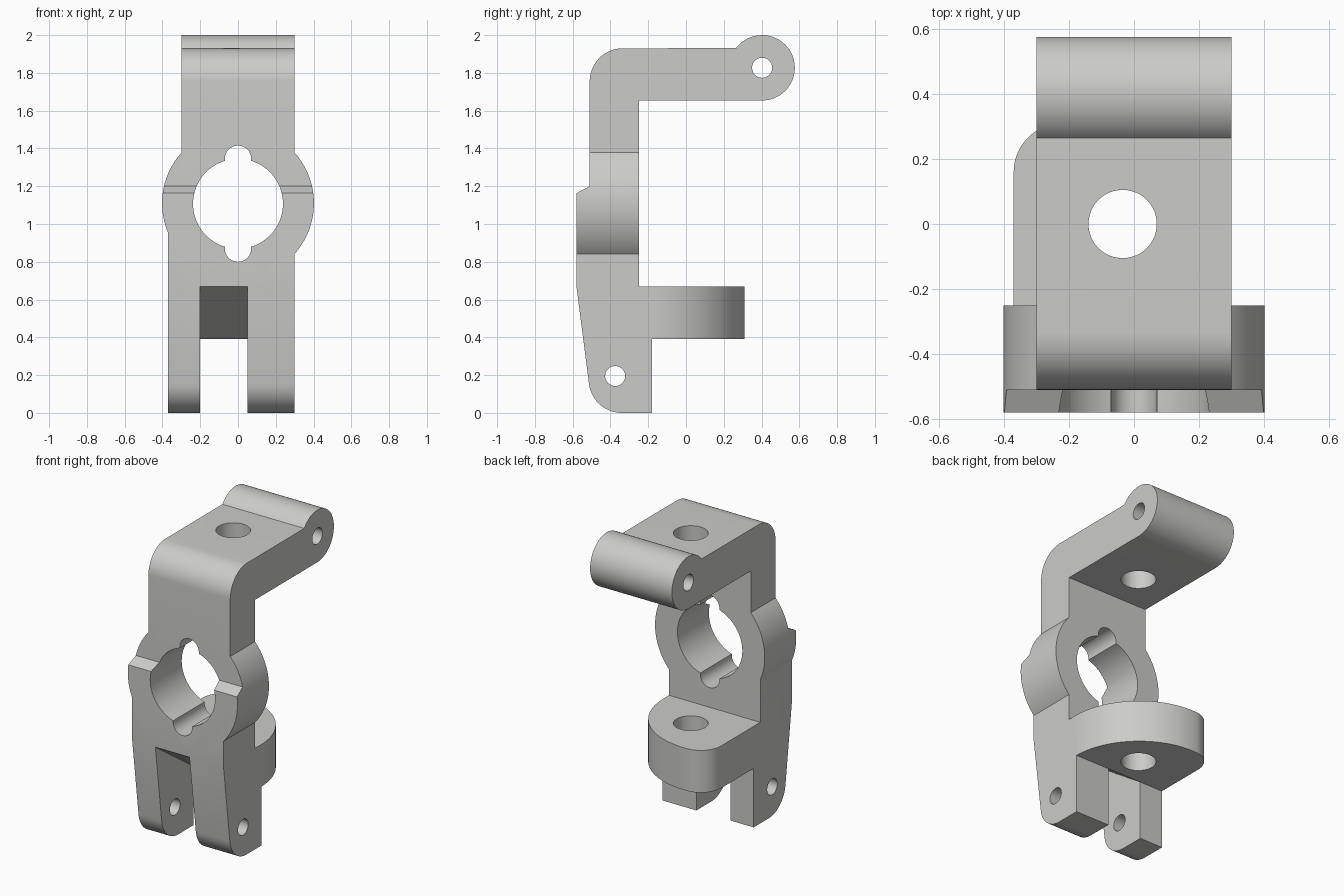
import bpy, bmesh, math
from mathutils import Vector

if "Cube" in bpy.data.objects:
    bpy.data.objects.remove(bpy.data.objects["Cube"])

grey = bpy.data.materials.new("cast_grey")
grey.diffuse_color = (0.6, 0.6, 0.59, 1)
grey.use_nodes = True
grey.node_tree.nodes["Principled BSDF"].inputs["Base Color"].default_value = grey.diffuse_color


def arc(cx, cy, r, a0, a1, n=16):
    """Points on an arc, angles in degrees."""
    return [(cx + r * math.cos(math.radians(a0 + (a1 - a0) * i / n)),
             cy + r * math.sin(math.radians(a0 + (a1 - a0) * i / n))) for i in range(n + 1)]


def circle(cx, cy, r, n=64):
    return arc(cx, cy, r, 0, 360, n)[:-1]


def prism(name, pts, axis, lo, hi):
    """Extrude a 2D profile along an axis; x takes (y,z), y takes (x,z), z takes (x,y)."""
    place = {"x": lambda a, b, t: (t, a, b),
             "y": lambda a, b, t: (a, t, b),
             "z": lambda a, b, t: (a, b, t)}[axis]
    bm = bmesh.new()
    face = bm.faces.new([bm.verts.new(place(a, b, lo)) for a, b in pts])
    ext = bmesh.ops.extrude_face_region(bm, geom=[face])
    new = [v for v in ext["geom"] if isinstance(v, bmesh.types.BMVert)]
    bmesh.ops.translate(bm, verts=new, vec=Vector(place(0, 0, hi - lo)))
    bmesh.ops.recalc_face_normals(bm, faces=bm.faces)
    mesh = bpy.data.meshes.new(name)
    bm.to_mesh(mesh)
    bm.free()
    ob = bpy.data.objects.new(name, mesh)
    bpy.context.collection.objects.link(ob)
    mesh.materials.append(grey)
    return ob


def combine(target, tool, op):
    """Apply an exact boolean and discard the tool."""
    mod = target.modifiers.new("cut", "BOOLEAN")
    mod.operation, mod.solver, mod.object = op, "EXACT", tool
    bpy.context.view_layer.objects.active = target
    bpy.ops.object.modifier_apply(modifier=mod.name)
    bpy.data.objects.remove(tool)


# Side profile: legs, upright, bent arm and barrel end
side = ([(-0.18, 0), (-0.18, 0.5), (-0.25, 0.5), (-0.25, 1.654)]
        + arc(0.403, 1.827, 0.173, -90, 143, 48)
        + arc(-0.335, 1.93 - 0.175, 0.175, 90, 180)
        + [(-0.51, 1.2), (-0.58, 1.163), (-0.58, 0.67)]
        + arc(-0.34, 0.175, 0.175, 187, 270))
bracket = prism("bracket", side, "x", -0.45, 0.45)

# Front outline: upright widened by the round boss
R, CZ = 0.402, 1.11
a_top = math.degrees(math.acos(0.3 / R))
a_left = math.degrees(math.acos(0.37 / R))
front = ([(-0.37, -0.1), (0.3, -0.1)]
         + arc(0, CZ, R, -a_top, a_top, 32)
         + [(0.3, 2.1), (-0.3, 2.1)]
         + arc(0, CZ, R, 180 - a_top, 180 + a_left, 32))
combine(bracket, prism("front_outline", front, "y", -0.8, 0.8), "INTERSECT")

# Rounded shelf at the back
shelf = ([(-0.37, -0.4), (0.3, -0.4)]
         + arc(-0.2, -0.19, 0.5, 0, 90, 32)
         + arc(-0.22, 0.16, 0.15, 90, 180)[1:])
combine(bracket, prism("shelf", shelf, "z", 0.39, 0.67), "UNION")

# Slot between the legs with a sloping roof
slot = [(-0.7, -0.1), (-0.1, -0.1), (-0.1, 0.3), (-0.18, 0.39), (-0.58, 0.67), (-0.7, 0.754)]
combine(bracket, prism("leg_slot", slot, "x", -0.2, 0.05), "DIFFERENCE")

# Main bore with a round-ended keyway above and below
combine(bracket, prism("bore", circle(0, CZ - 0.003, 0.238), "y", -0.8, 0.0), "DIFFERENCE")
keyway = arc(0, 1.345, 0.07, 0, 180) + arc(0, 0.87, 0.07, 180, 360)
combine(bracket, prism("keyway", keyway, "y", -0.8, 0.0), "DIFFERENCE")

# Vertical hole through arm and shelf, pin holes through barrel and legs
combine(bracket, prism("vertical_hole", circle(-0.035, 0, 0.105), "z", 0.2, 2.1), "DIFFERENCE")
for y, z in ((0.403, 1.827), (-0.375, 0.195)):
    combine(bracket, prism("pin_hole", circle(y, z, 0.053, 40), "x", -0.6, 0.6), "DIFFERENCE")

# Smooth the round faces, keep edges crisp
bpy.ops.object.select_all(action="DESELECT")
bracket.select_set(True)
bpy.context.view_layer.objects.active = bracket
bpy.ops.object.shade_smooth_by_angle(angle=math.radians(25))
